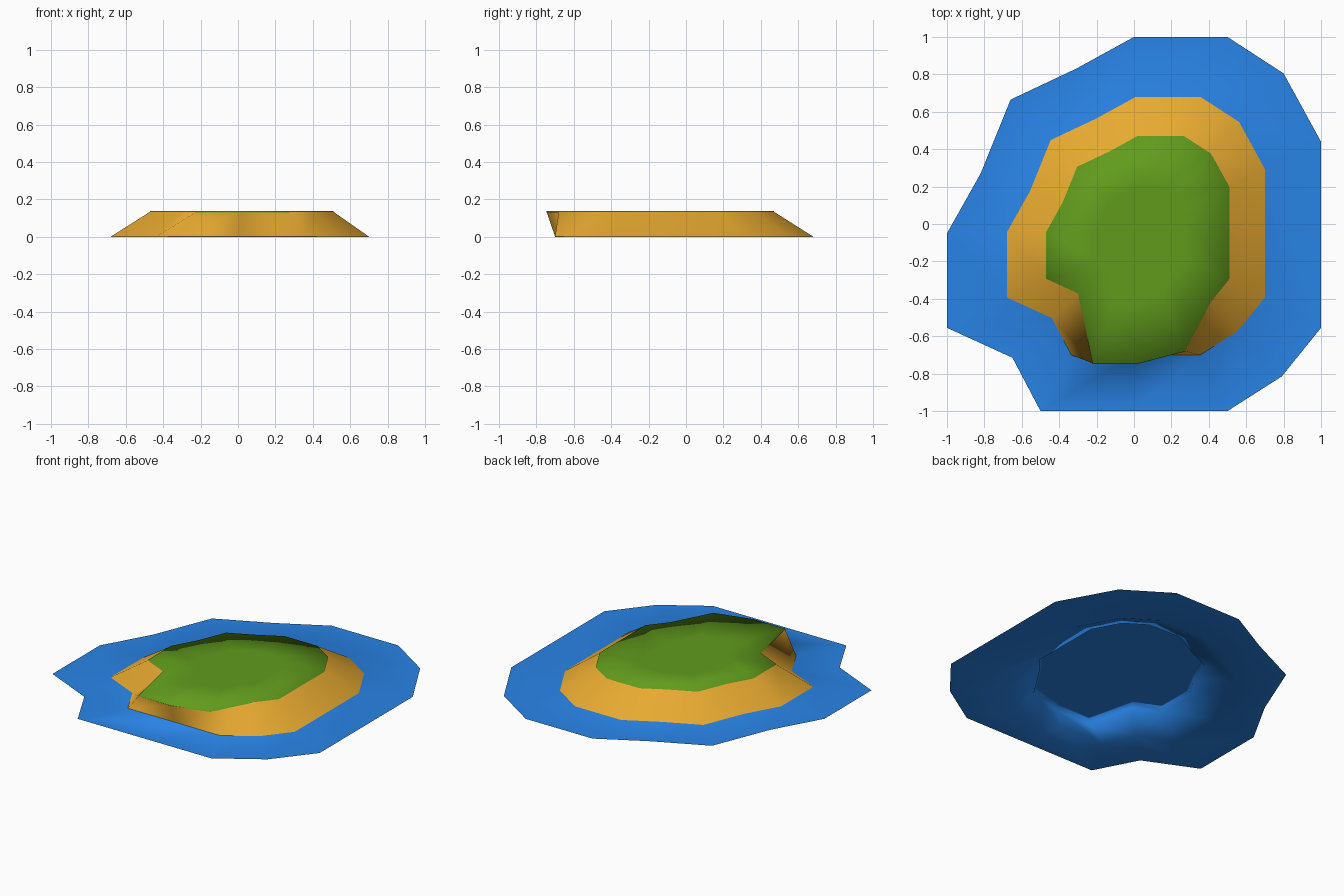
import bpy, bmesh

if "Cube" in bpy.data.objects:
    bpy.data.objects.remove(bpy.data.objects["Cube"])

# shoreline outline, clockwise from the back
OUTLINE = [(0, 1), (.5, 1), (.8, .805), (1, .44), (1, -.555), (.79, -.815), (.5, -1),
           (0, -1), (-.5, -1), (-.65, -.715), (-1, -.555), (-1, -.05),
           (-.82, .27), (-.66, .665), (-.31, .83)]
HEIGHT = .137
LINING = .095


def scaled(points, s, cx=0, cy=0):
    return [(x * s + cx, y * s + cy) for x, y in points]


def sheet(name, color, rings, cap=True):
    """Smooth sheet joining successive (points, z) rings, outer to inner."""
    bm = bmesh.new()
    loops = [[bm.verts.new((x, y, z)) for x, y in pts] for pts, z in rings]
    for a, b in zip(loops, loops[1:]):
        for i in range(len(a)):
            j = (i + 1) % len(a)
            bm.faces.new((a[j], a[i], b[i], b[j]))
    if cap:
        bm.faces.new(loops[-1][::-1])
    for f in bm.faces:
        f.smooth = True
    me = bpy.data.meshes.new(name)
    bm.to_mesh(me)
    bm.free()
    mat = bpy.data.materials.new(name)
    mat.diffuse_color = (*color, 1)
    mat.use_nodes = True
    mat.node_tree.nodes["Principled BSDF"].inputs["Base Color"].default_value = mat.diffuse_color
    me.materials.append(mat)
    bpy.context.collection.objects.link(bpy.data.objects.new(name, me))


def plateau(front):
    """Plateau rim whose three front points are pulled out to an overhang."""
    pts = scaled(OUTLINE, .49, .02, -.02)
    pts[6], pts[7], pts[8] = (.27, front + .065), (.02, front), (-.22, front)
    return pts


beach_foot = scaled(OUTLINE, .69, .01, -.01)
rim = plateau(-.745)
liner = plateau(-.70)
inner = scaled(rim, .5, .01, -.03)

# water: flat shore, then the lining under the island with a steep last step
sheet("water", (.022, .23, .8),
      [(OUTLINE, 0), (beach_foot, 0), (liner, LINING),
       (scaled(liner, .995), HEIGHT - .01), (scaled(liner, .97), HEIGHT - .01)])

# sloping beach
sheet("beach", (.8, .4, .03), [(beach_foot, .001), (rim, HEIGHT - .003)], cap=False)

# grass plateau with a thin rolled edge
sheet("grass", (.12, .33, .012),
      [(scaled(rim, 1.003), HEIGHT - .006), (rim, HEIGHT), (inner, HEIGHT)])
